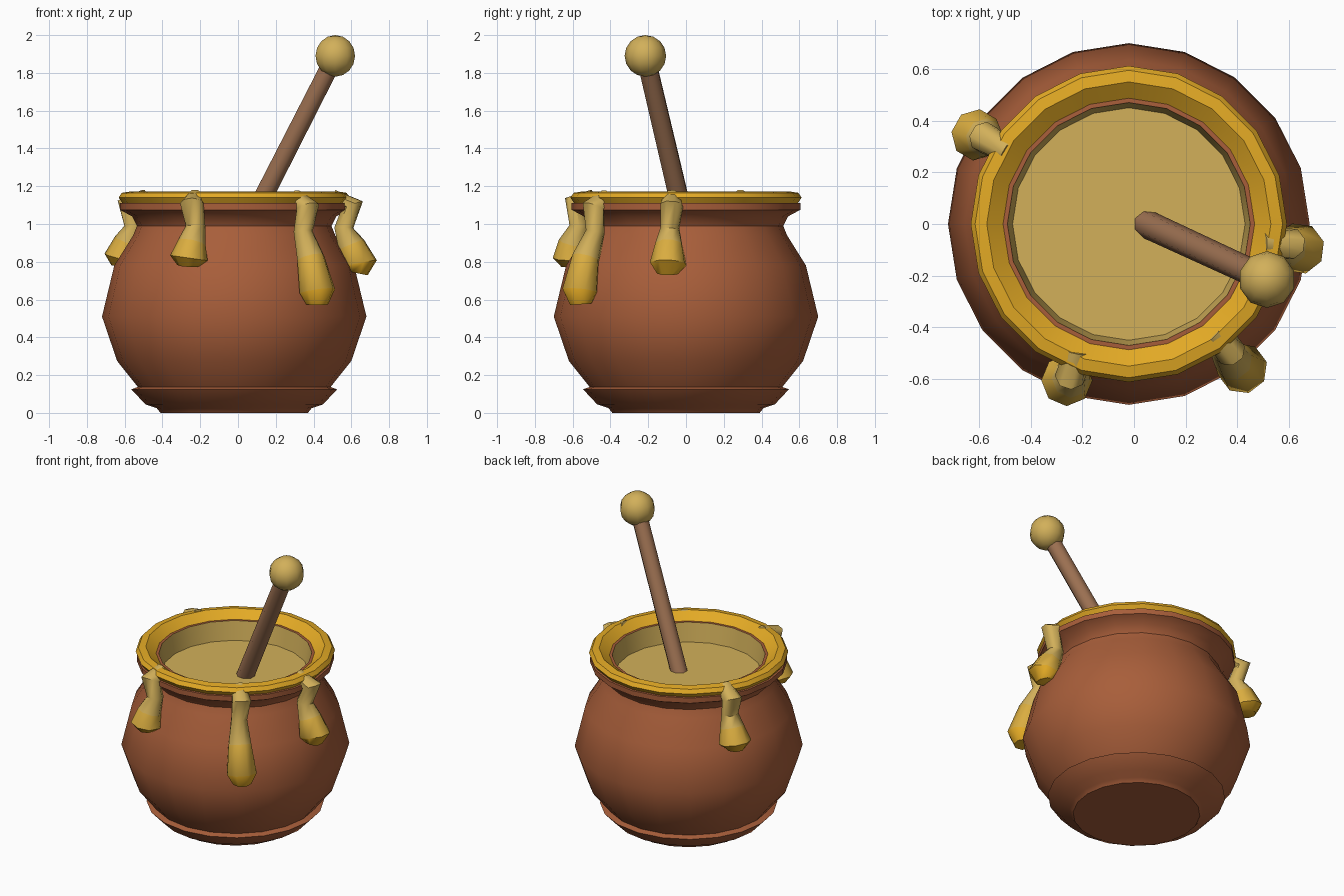
import bpy, bmesh
from math import sin, cos, pi, radians
from mathutils import Vector

cube = bpy.data.objects.get("Cube")
if cube:
    bpy.data.objects.remove(cube, do_unlink=True)

CENTRE_X = -0.02
SIDES = 20


def material(name, rgb):
    # sRGB bytes to linear
    col = [(c / 255 / 12.92) if c < 11 else ((c / 255 + 0.055) / 1.055) ** 2.4 for c in rgb]
    mat = bpy.data.materials.new(name)
    mat.use_nodes = True
    mat.diffuse_color = (*col, 1)
    mat.node_tree.nodes["Principled BSDF"].inputs["Base Color"].default_value = (*col, 1)
    return mat


clay = material("clay brown", (168, 94, 58))
cream = material("pale honey", (210, 176, 90))
amber = material("amber blend", (218, 173, 64))
gold = material("golden honey", (227, 170, 37))
wood = material("stick wood", (157, 113, 82))


def finish(name, bm, mats, angle):
    bmesh.ops.recalc_face_normals(bm, faces=bm.faces)
    mesh = bpy.data.meshes.new(name)
    bm.to_mesh(mesh)
    bm.free()
    obj = bpy.data.objects.new(name, mesh)
    bpy.context.collection.objects.link(obj)
    for m in mats:
        mesh.materials.append(m)
    bpy.ops.object.select_all(action='DESELECT')
    obj.select_set(True)
    bpy.context.view_layer.objects.active = obj
    bpy.ops.object.shade_smooth_by_angle(angle=radians(angle))
    return obj


def bridge(bm, a, b, mat=0):
    n = len(a)
    for i in range(n):
        j = (i + 1) % n
        bm.faces.new((a[i], a[j], b[j], b[i])).material_index = mat


def lathe(name, profile, mats, angle, closed=False, cap_last=False, cream_from=None):
    # Revolve (radius, height) points around the pot axis
    bm = bmesh.new()
    rings = [[bm.verts.new((CENTRE_X + r * cos(2 * pi * i / SIDES), r * sin(2 * pi * i / SIDES), z))
              for i in range(SIDES)] for r, z in profile]
    for k in range(len(rings) - 1):
        bridge(bm, rings[k], rings[k + 1], int(cream_from is not None and k >= cream_from))
    if closed:
        bridge(bm, rings[-1], rings[0])
    else:
        bm.faces.new(rings[0])
        if cap_last:
            bm.faces.new(rings[-1]).material_index = len(mats) - 1
    return finish(name, bm, mats, angle)


def tube(name, points, radii, sides, side_axis, mats, mat_ids, angle):
    # Rings perpendicular to the path, capped at both ends
    bm = bmesh.new()
    pts = [Vector(p) for p in points]
    rings = []
    for k, p in enumerate(pts):
        t = (pts[min(k + 1, len(pts) - 1)] - pts[max(k - 1, 0)]).normalized()
        u = (side_axis - t * side_axis.dot(t)).normalized()
        v = t.cross(u)
        rings.append([bm.verts.new(p + (u * cos(2 * pi * (i + .5) / sides)
                                        + v * sin(2 * pi * (i + .5) / sides)) * radii[k])
                      for i in range(sides)])
    for k in range(len(rings) - 1):
        bridge(bm, rings[k], rings[k + 1], mat_ids[k])
    bm.faces.new(rings[0]).material_index = mat_ids[0]
    bm.faces.new(rings[-1]).material_index = mat_ids[-1]
    return finish(name, bm, mats, angle)


# Clay pot: foot, belly, neck, lip, pale inner wall and honey surface
lathe("pot", [(.39, 0), (.41, .025), (.47, .045), (.545, .125), (.51, .137),
              (.62, .275), (.70, .51), (.635, .78), (.535, .94), (.515, .99), (.54, 1.04),
              (.605, 1.075), (.605, 1.11), (.49, 1.125), (.47, 1.125), (.45, 1.0)],
      [clay, cream], 42, cap_last=True, cream_from=14)

# Golden honey ring on the lip
lathe("honey_rim", [(.585, 1.1), (.612, 1.14), (.595, 1.165), (.55, 1.172),
                    (.487, 1.125), (.487, 1.1)], [gold], 25, closed=True)

# Honey drips: hook over the lip, thin neck, heavy blunt drop
drips = {
    "front_right_drip": ([(-.225, -.49, 1.14), (-.245, -.585, 1.11), (-.225, -.565, .99),
                          (-.245, -.60, .90), (-.26, -.605, .82), (-.262, -.60, .78)], .10),
    "front_left_drip": ([(.30, -.42, 1.14), (.37, -.49, 1.09), (.345, -.48, .96),
                         (.385, -.53, .82), (.42, -.56, .645), (.42, -.555, .575)], .098),
    "left_drip": ([(.50, -.075, 1.14), (.605, -.075, 1.10), (.56, -.085, .98),
                   (.60, -.09, .89), (.64, -.095, .79), (.63, -.095, .74)], .10),
    "back_right_drip": ([(-.49, .28, 1.14), (-.58, .335, 1.10), (-.55, .315, .99),
                         (-.58, .335, .91), (-.61, .345, .82), (-.61, .345, .78)], .10),
}
for name, (path, drop) in drips.items():
    tip = Vector(path[1])
    tangent = Vector((-tip.y, tip.x, 0)).normalized()
    tube(name, path, [.045, .062, .052, .075, drop, .06], 8, tangent,
         [cream, amber, gold], [0, 0, 0, 1, 2], 50)

# Stirring stick with a round knob
knob_at = Vector((.515, -.215, 1.89))
tube("stick", [(.01, .018, .9), knob_at], [.055, .052], 8, Vector((0, 1, 0)), [wood], [0], 50)
bm = bmesh.new()
bmesh.ops.create_uvsphere(bm, u_segments=10, v_segments=8, radius=.11)
bmesh.ops.translate(bm, verts=bm.verts, vec=knob_at)
finish("stick_knob", bm, [cream], 50)
